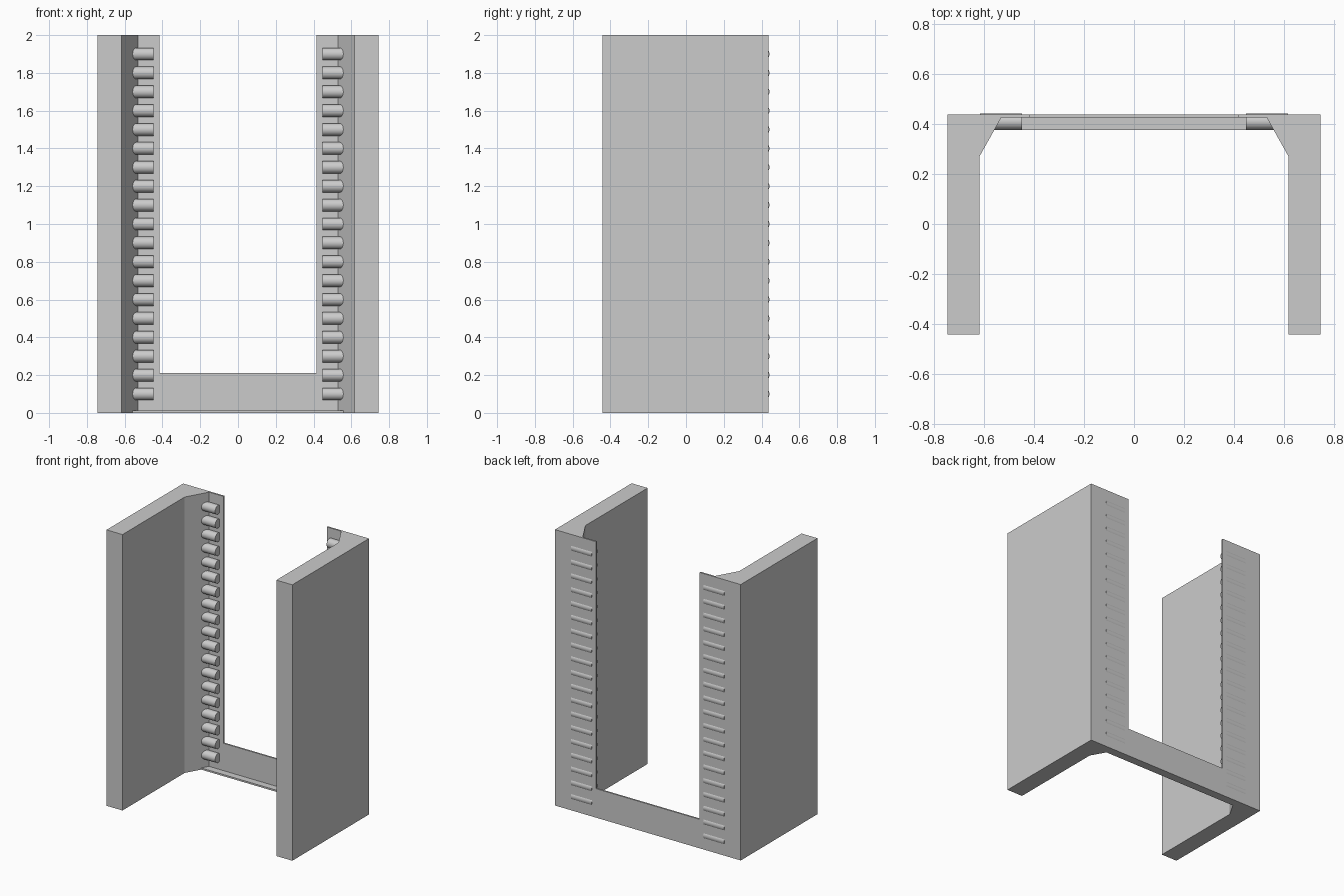
import bpy
import bmesh
import math
from mathutils import Matrix

if "Cube" in bpy.data.objects:
    bpy.data.objects.remove(bpy.data.objects["Cube"], do_unlink=True)

HEIGHT = 2.0
FRONT, BACK = -0.442, 0.437
PANEL_FACE = 0.425

grey = bpy.data.materials.new("plain grey")
grey.diffuse_color = (0.6, 0.6, 0.6, 1)
grey.use_nodes = True
shader = next(n for n in grey.node_tree.nodes if n.type == 'BSDF_PRINCIPLED')
shader.inputs["Base Color"].default_value = grey.diffuse_color


def finish(name, bm):
    bmesh.ops.recalc_face_normals(bm, faces=bm.faces)
    mesh = bpy.data.meshes.new(name)
    bm.to_mesh(mesh)
    bm.free()
    mesh.materials.append(grey)
    obj = bpy.data.objects.new(name, mesh)
    bpy.context.collection.objects.link(obj)
    return obj


def prism(name, half_profile, bottom, top):
    """Extrude a plan outline, mirrored across x = 0, from bottom to top."""
    outline = half_profile + [(-x, y) for x, y in reversed(half_profile)]
    bm = bmesh.new()
    face = bm.faces.new([bm.verts.new((x, y, bottom)) for x, y in outline])
    raised = bmesh.ops.extrude_face_region(bm, geom=[face])["geom"]
    verts = [v for v in raised if isinstance(v, bmesh.types.BMVert)]
    bmesh.ops.translate(bm, verts=verts, vec=(0, 0, top - bottom))
    return finish(name, bm)


def activate(obj):
    bpy.ops.object.select_all(action='DESELECT')
    obj.select_set(True)
    bpy.context.view_layer.objects.active = obj


# Side walls, chamfered inner corners and back panel in one shell
shell = prism("shell", [(0.745, BACK), (0.745, FRONT), (0.617, FRONT),
                        (0.617, 0.27), (0.53, PANEL_FACE)], 0, HEIGHT)

# Tall opening in the back panel
cutter = prism("opening_cutter", [(0.415, 0.6), (0.415, 0.3)], 0.21, HEIGHT + 0.2)
cutter.hide_render = True
cut = shell.modifiers.new("opening", 'BOOLEAN')
cut.operation = 'DIFFERENCE'
cut.solver = 'EXACT'
cut.object = cutter
activate(shell)
bpy.ops.object.modifier_apply(modifier=cut.name)
bpy.data.objects.remove(cutter, do_unlink=True)

# Thin lip along the foot of the back panel
prism("bottom_lip", [(0.53, PANEL_FACE), (0.558, 0.375)], 0, 0.012)

# Columns of short horizontal pegs set through the back panel
for side, name in ((1, "left_pegs"), (-1, "right_pegs")):
    bm = bmesh.new()
    inner, outer = 0.447, 0.615
    for i in range(19):
        place = Matrix.Translation((side * (inner + outer) / 2, 0.409, 0.1 * (i + 1)))
        bmesh.ops.create_cone(bm, cap_ends=True, segments=32, radius1=0.033,
                              radius2=0.033, depth=outer - inner,
                              matrix=place @ Matrix.Rotation(math.pi / 2, 4, 'Y'))
    activate(finish(name, bm))
    bpy.ops.object.shade_smooth_by_angle(angle=math.radians(30))
